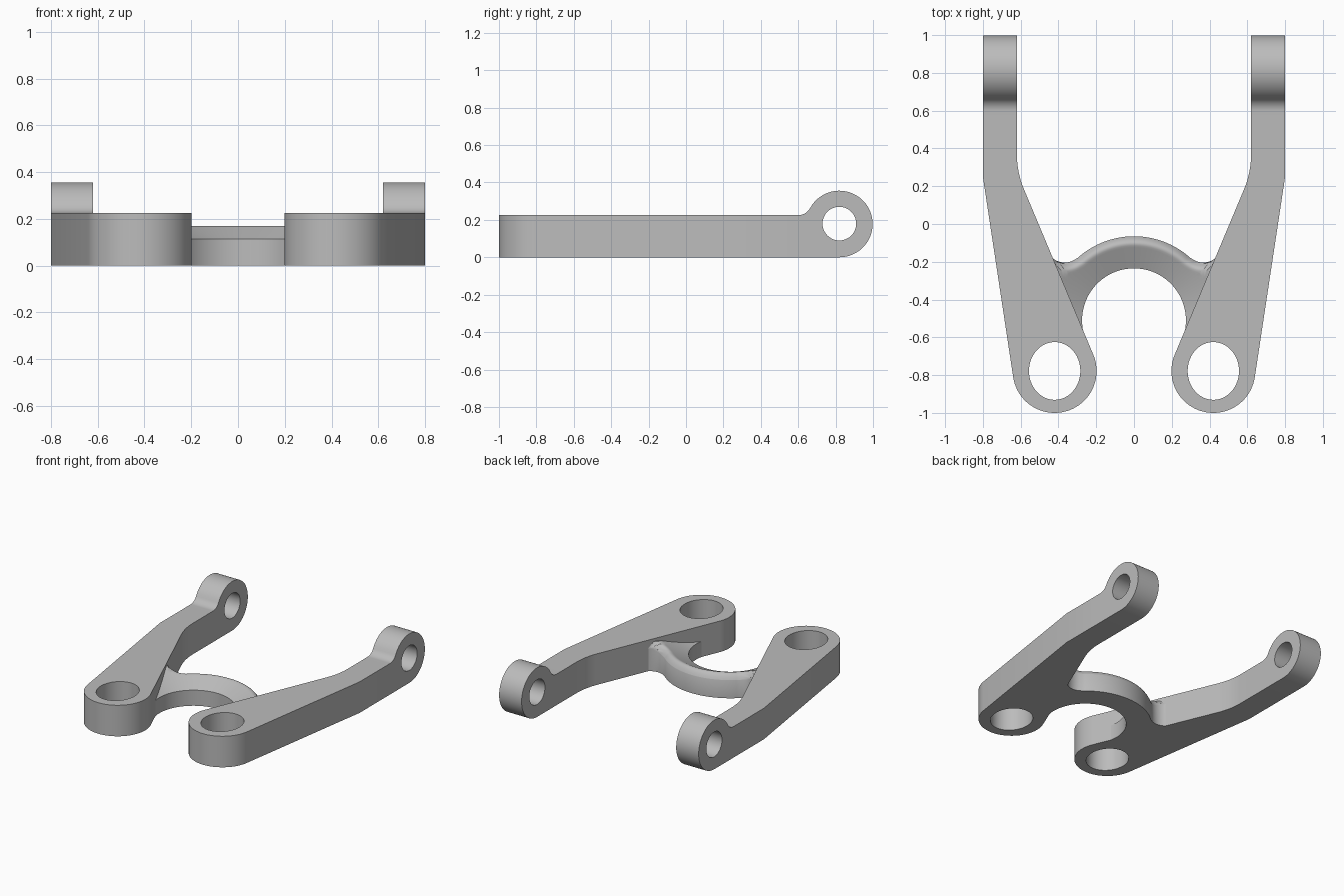
import bpy
import bmesh
from math import cos, sin, pi, radians, hypot
from mathutils import Vector

cube = bpy.data.objects.get("Cube")
if cube:
    bpy.data.objects.remove(cube, do_unlink=True)

grey = bpy.data.materials.new("plain grey")
grey.use_nodes = True
grey.diffuse_color = (0.5, 0.5, 0.5, 1)
grey.node_tree.nodes["Principled BSDF"].inputs["Base Color"].default_value = (0.5, 0.5, 0.5, 1)


def arc(cx, cy, rx, ry, start, end, n):
    """Points on an elliptical arc, both ends included."""
    angles = [radians(start + (end - start) * i / n) for i in range(n + 1)]
    return [(cx + rx * cos(a), cy + ry * sin(a)) for a in angles]


def finish(name, bm):
    """Turn a half model into a smooth-shaded object mirrored across x."""
    bmesh.ops.recalc_face_normals(bm, faces=bm.faces)
    mesh = bpy.data.meshes.new(name)
    bm.to_mesh(mesh)
    bm.free()
    mesh.materials.append(grey)
    obj = bpy.data.objects.new(name, mesh)
    bpy.context.collection.objects.link(obj)
    bpy.ops.object.select_all(action='DESELECT')
    obj.select_set(True)
    bpy.context.view_layer.objects.active = obj
    bpy.ops.object.shade_smooth_by_angle(angle=radians(30))
    obj.modifiers.new("Mirror", 'MIRROR')
    return obj


def prism(name, loops, place, push):
    """Fill an outline with a hole and extrude it along push."""
    bm = bmesh.new()
    edges = []
    for loop in loops:
        verts = [bm.verts.new(place(*p)) for p in loop]
        edges += [bm.edges.new((v, verts[i - 1])) for i, v in enumerate(verts)]
    bmesh.ops.triangle_fill(bm, edges=edges, use_beauty=True, use_dissolve=False)
    grown = bmesh.ops.extrude_face_region(bm, geom=bm.faces[:], use_keep_orig=True)
    moved = [g for g in grown["geom"] if isinstance(g, bmesh.types.BMVert)]
    bmesh.ops.translate(bm, verts=moved, vec=push)
    return finish(name, bm)


# Arms: tapered plan with a round front boss and an upright bore
JOIN = 0.55
boss = (0.42, -0.778)
a, b, c = Vector((0.585, 0.19)), Vector((0.62, 0.277)), Vector((0.62, 0.37))
bend = [tuple(a * (1 - t) ** 2 + b * 2 * t * (1 - t) + c * t * t)
        for t in (i / 8 for i in range(9))]
plan = arc(*boss, 0.222, 0.222, 157, 351.5, 40)
plan += [(0.8, 0.25), (0.8, JOIN), (0.62, JOIN)] + bend[::-1]
bore = arc(*boss, 0.136, 0.153, 0, 360, 48)[:-1]
prism("arms", [plan, bore], lambda x, y: (x, y, 0), (0, 0, 0.225))

# Rear eyes: side profile with a blended ring and a cross bore
side = [(JOIN, 0)] + arc(0.82, 0.178, 0.178, 0.178, -90, 151.6, 40)
side += arc(0.60, 0.297, 0.072, 0.072, -28.4, -90, 10)[1:] + [(JOIN, 0.225)]
pin_hole = arc(0.82, 0.18, 0.09, 0.09, 0, 360, 40)[:-1]
prism("rear_eyes", [side, pin_hole], lambda y, z: (0.62, y, z), (0.18, 0, 0))

# Bridge: arch with a conical top rising outward to a rounded rear rim
CY, R_IN = -0.51, 0.275
rim = arc(0, CY, 0.445, 0.445, 90, 48, 24)
rim += arc(0.367, -0.104, 0.1, 0.1, 228, 322, 16)[1:]
rim_count = len(rim)
tip, foot = Vector(rim[-1]), Vector((0.295, -0.58))
rim += [tuple(tip.lerp(foot, i / 12)) for i in range(1, 13)]
inner = arc(0, CY, R_IN, R_IN, 90, 48, 24)
inner += arc(0, CY, R_IN, R_IN, 48, 32, 16)[1:]
inner += arc(0, CY, R_IN, R_IN, 32, -13, 12)[1:]


def rim_distance(x, y):
    return min(hypot(x - px, y - py) for px, py in rim[:rim_count])


def top_height(x, y):
    cone = 0.113 + 0.46 * (hypot(x, y - CY) - R_IN)
    u = max(0, 1 - rim_distance(x, y) / 0.05)
    return min(cone, 0.222) - 0.06 * u * u


bm = bmesh.new()
STEPS = 20
rows = []
for p, q in zip(inner, rim):
    p, q = Vector(p), Vector(q)
    row = [bm.verts.new((p.x, p.y, 0))]
    for i in range(STEPS + 1):
        s = p.lerp(q, sin(i / STEPS * pi / 2))
        row.append(bm.verts.new((s.x, s.y, top_height(s.x, s.y))))
    row.append(bm.verts.new((q.x, q.y, 0)))
    rows.append(row)
for r, s in zip(rows, rows[1:]):
    for i in range(len(r)):
        bm.faces.new((r[i - 1], r[i], s[i], s[i - 1]))
bm.faces.new(rows[-1])
finish("bridge", bm)
